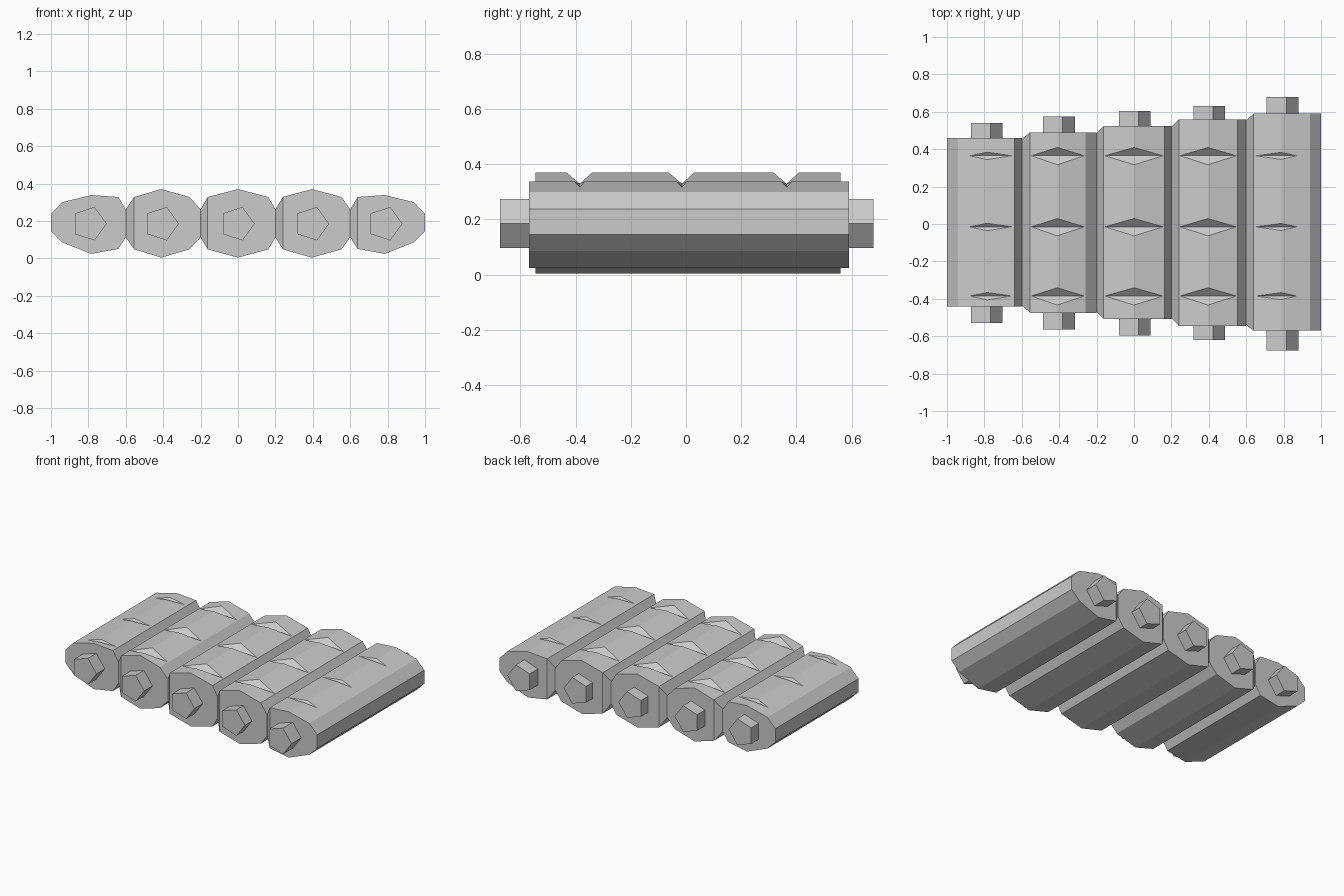
import bpy, bmesh, math
from mathutils import Vector

cube = bpy.data.objects.get("Cube")
if cube:
    bpy.data.objects.remove(cube, do_unlink=True)

grey = bpy.data.materials.new("light_grey")
grey.use_nodes = True
COLOUR = (0.6, 0.6, 0.6, 1)
grey.diffuse_color = COLOUR
grey.node_tree.nodes["Principled BSDF"].inputs["Base Color"].default_value = COLOUR


def finish(name, bm):
    bmesh.ops.recalc_face_normals(bm, faces=bm.faces)
    mesh = bpy.data.meshes.new(name)
    bm.to_mesh(mesh)
    bm.free()
    mesh.materials.append(grey)
    obj = bpy.data.objects.new(name, mesh)
    bpy.context.collection.objects.link(obj)
    return obj


def loft(bm, front, back):
    """Close two matching rings into a solid."""
    a = [bm.verts.new(p) for p in front]
    b = [bm.verts.new(p) for p in back]
    n = len(a)
    for i in range(n):
        bm.faces.new((a[i], a[(i + 1) % n], b[(i + 1) % n], b[i]))
    return a, b


def make_log(name, profile, y0, y1, edge0, edge1):
    """Log along y; the first two and last two ring points form its tapered left-hand wall."""
    bm = bmesh.new()
    n = len(profile)
    tapered = (0, n - 1)
    rings = [[(x, edge if i in tapered else y, z) for i, (x, z) in enumerate(profile)]
             for y, edge in ((y0, edge0), (y1, edge1))]
    for ring in loft(bm, *rings):
        bm.faces.new(ring[1:n - 1])
        bm.faces.new((ring[0], ring[1], ring[n - 2], ring[n - 1]))
    return finish(name, bm)


def cut_notches(log, tip_a, tip_b):
    """Cut three V notches whose valley runs between the two tips."""
    bm = bmesh.new()
    for y in (-0.385, -0.015, 0.365):
        ends = [[(x, y, z), (x, y - 0.12, z + 0.1), (x, y + 0.11, z + 0.1)]
                for x, z in (tip_a, tip_b)]
        for ring in loft(bm, *ends):
            bm.faces.new(ring)
    cutter = finish("notch_cutter", bm)
    cutter.hide_render = True
    mod = log.modifiers.new("notches", 'BOOLEAN')
    mod.operation = 'DIFFERENCE'
    mod.solver = 'EXACT'
    mod.object = cutter
    graph = bpy.context.evaluated_depsgraph_get()
    mesh = bpy.data.meshes.new_from_object(log.evaluated_get(graph))
    log.modifiers.clear()
    log.data = mesh
    bpy.data.objects.remove(cutter, do_unlink=True)


def make_core(name, cx, y0, y1):
    """Five-sided rod poking out of both log ends."""
    bm = bmesh.new()
    turns = [i * math.tau / 5 for i in range(5)]
    rings = [[(cx + 0.094 * math.cos(t), y, 0.185 + 0.094 * math.sin(t)) for t in turns]
             for y in (y0, y1)]
    for ring in loft(bm, *rings):
        bm.faces.new(ring)
    finish(name, bm)


def middle_profile(left, left_shoulder, peak, right_shoulder, right):
    return [(left, 0.262), (left_shoulder, 0.328), (peak, 0.37), (right_shoulder, 0.328),
            (right, 0.262), (right, 0.112), (right_shoulder, 0.048), (peak, 0.004),
            (left_shoulder, 0.048), (left, 0.112)]


# Outer logs are flatter, and mirror each other
right_outer = [(0.6, 0.262), (0.64, 0.328), (0.785, 0.338), (0.94, 0.3), (1, 0.238),
               (1, 0.145), (0.94, 0.086), (0.785, 0.024), (0.64, 0.05), (0.6, 0.112)]
left_outer = [(-x, z) for x, z in right_outer[4::-1] + right_outer[:4:-1]]

profiles = [
    left_outer,
    middle_profile(-0.6, -0.555, -0.41, -0.26, -0.2),
    middle_profile(-0.2, -0.162, 0, 0.162, 0.2),
    middle_profile(0.2, 0.24, 0.395, 0.553, 0.6),
    right_outer,
]
# Log end positions, rod centre and rod end positions
layout = [
    (-0.44, 0.46, -0.796, -0.53, 0.54),
    (-0.475, 0.49, -0.41, -0.565, 0.575),
    (-0.508, 0.525, -0.005, -0.597, 0.605),
    (-0.545, 0.56, 0.393, -0.62, 0.63),
    (-0.57, 0.59, 0.785, -0.675, 0.68),
]

edge = layout[0][:2]
for i, (profile, (y0, y1, cx, c0, c1)) in enumerate(zip(profiles, layout)):
    log = make_log(f"log_{i + 1}", profile, y0, y1, *edge)
    # Notch tips sit just above the surface beside the shoulders
    if i == 0:
        tips = (-0.88, 0.315), (-0.65, 0.329)
    elif i == 4:
        tips = (0.65, 0.329), (0.87, 0.317)
    else:
        tips = (profile[1][0] + 0.005, 0.3297), (profile[3][0] - 0.005, 0.3297)
    cut_notches(log, *tips)
    make_core(f"log_core_{i + 1}", cx, c0, c1)
    edge = (y0 + 0.005, y1 - 0.005)
